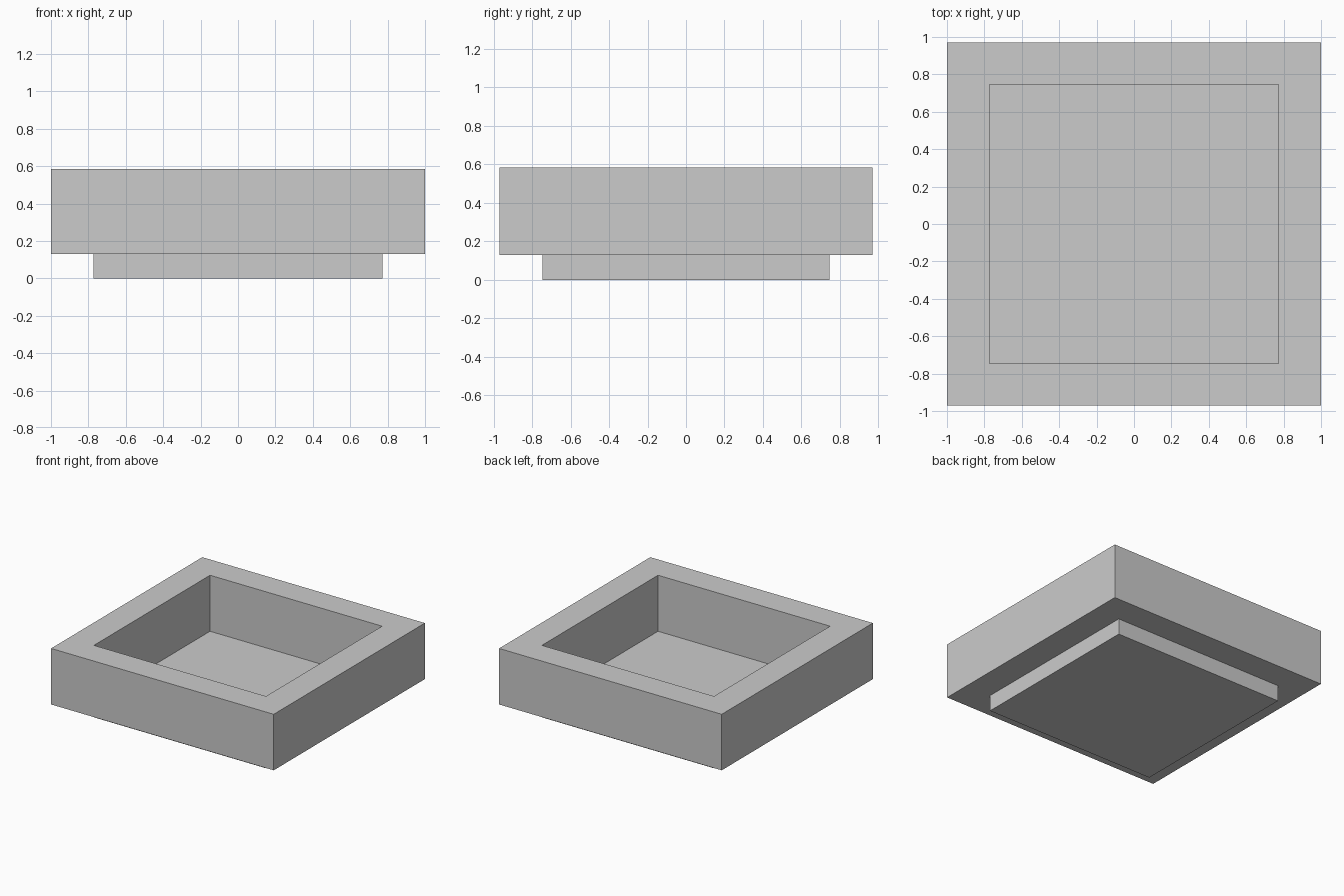
import bpy
import bmesh

cube = bpy.data.objects.get("Cube")
if cube:
    bpy.data.objects.remove(cube, do_unlink=True)

OUTER = (1.0, 0.97)      # half sizes of the rim
INNER = (0.773, 0.745)   # half sizes of the opening and the base
FLOOR, TOP = 0.13, 0.585

grey = bpy.data.materials.new("plain grey")
grey.use_nodes = True
grey.diffuse_color = (0.6, 0.6, 0.6, 1)
grey.node_tree.nodes["Principled BSDF"].inputs["Base Color"].default_value = grey.diffuse_color


def loop(bm, half, z):
    x, y = half
    return [bm.verts.new((sx * x, sy * y, z))
            for sx, sy in ((-1, -1), (1, -1), (1, 1), (-1, 1))]


def bridge(bm, a, b):
    for i in range(4):
        j = (i + 1) % 4
        bm.faces.new((a[i], a[j], b[j], b[i]))


def finish(bm, name):
    bmesh.ops.recalc_face_normals(bm, faces=bm.faces)
    mesh = bpy.data.meshes.new(name)
    bm.to_mesh(mesh)
    bm.free()
    mesh.materials.append(grey)
    bpy.context.collection.objects.link(bpy.data.objects.new(name, mesh))


# Thick square rim, open in the middle
bm = bmesh.new()
rings = [loop(bm, OUTER, FLOOR), loop(bm, OUTER, TOP),
         loop(bm, INNER, TOP), loop(bm, INNER, FLOOR)]
for i in range(4):
    bridge(bm, rings[i], rings[(i + 1) % 4])
finish(bm, "rim")

# Base slab, whose top is the floor of the recess
bm = bmesh.new()
low, high = loop(bm, INNER, 0), loop(bm, INNER, FLOOR)
bridge(bm, low, high)
bm.faces.new(low)
bm.faces.new(high)
finish(bm, "base")
